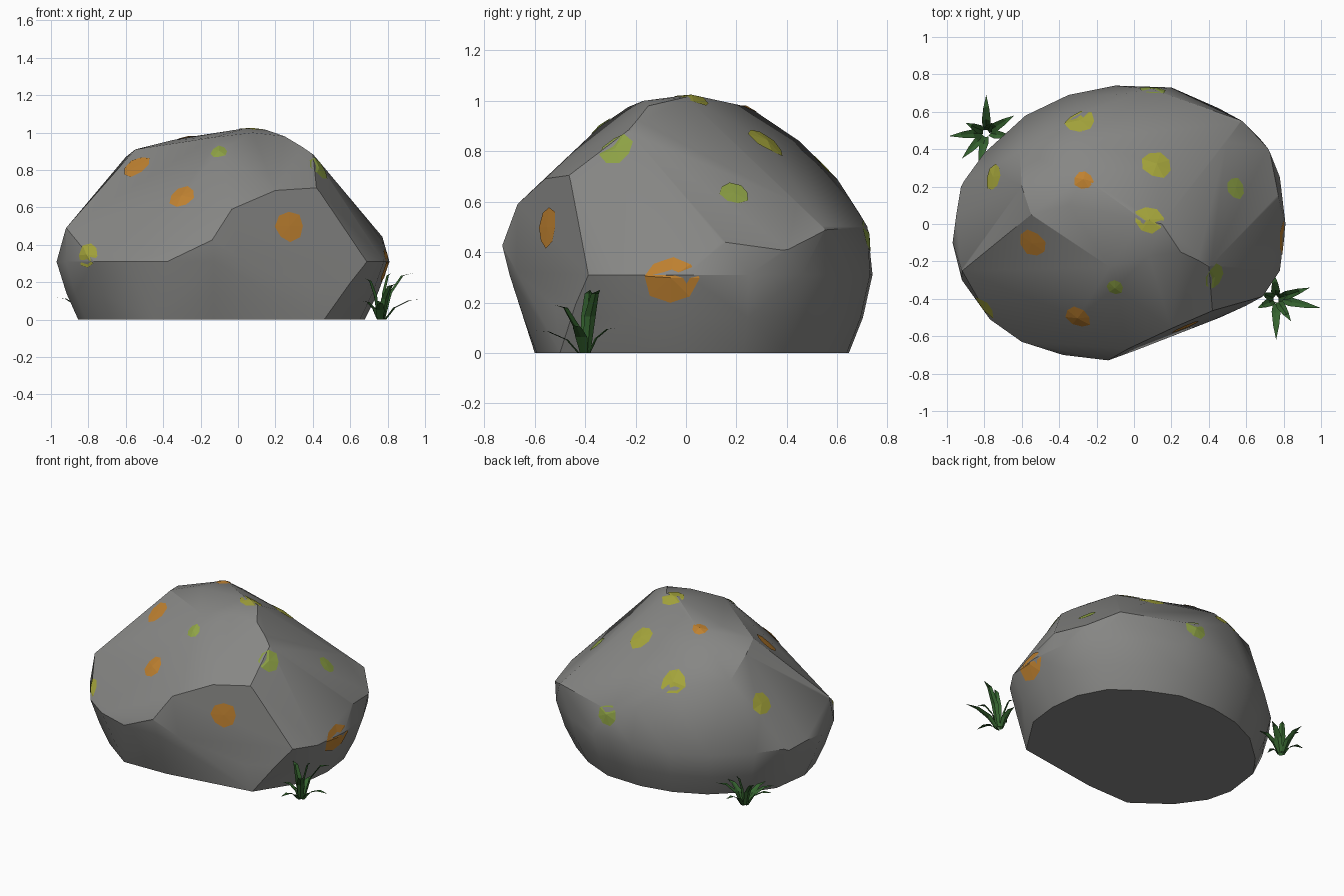
import bpy, bmesh, math
from mathutils import Vector
from mathutils.bvhtree import BVHTree

if "Cube" in bpy.data.objects:
    bpy.data.objects.remove(bpy.data.objects["Cube"])


def material(name, rgb):
    m = bpy.data.materials.new(name)
    m.diffuse_color = (*rgb, 1)
    m.use_nodes = True
    m.node_tree.nodes["Principled BSDF"].inputs["Base Color"].default_value = m.diffuse_color
    return m


def add_object(name, bm, mat):
    me = bpy.data.meshes.new(name)
    bm.to_mesh(me)
    bm.free()
    ob = bpy.data.objects.new(name, me)
    bpy.context.collection.objects.link(ob)
    me.materials.append(mat)
    return ob


# Boulder: hull of a plan outline repeated at three heights, plus crown points
outline = [(-.1, .74), (.2, .73), (.45, .62), (.67, .46), (.78, .25), (.81, 0),
           (.78, -.25), (.68, -.4), (.38, -.53), (-.13, -.70), (-.38, -.70),
           (-.6, -.63), (-.77, -.51), (-.92, -.3), (-.97, -.1), (-.93, .2),
           (-.8, .38), (-.58, .58), (-.35, .69)]
foot = [(.46, -.5, 0), (-.45, -.6, 0)]
crown = [(-.92, -.25, .49), (-.13, -.73, .43), (-.03, -.67, .59), (.2, -.56, .69),
         (.42, -.47, .7), (-.3, -.5, .66), (-.1, -.34, .9), (.4, -.22, .89),
         (.77, .15, .45), (.72, .4, .42), (.58, .55, .49), (.1, .72, .5),
         (-.13, -.23, .975), (.08, -.17, 1.0), (.25, -.15, .98), (.05, .02, 1.025),
         (.15, 0, 1.015), (-.35, .1, .96), (-.27, .25, .975), (-.55, .05, .91),
         (-.6, .2, .87), (-.61, .39, .76), (-.28, .45, .84), (-.27, .6, .69),
         (-.1, .69, .55), (.12, .32, .84)]
rings = ((1, 0, 0, .31), (.935, -.01, .01, .14), (.86, -.02, .01, 0))
pts = [(x * s + ox, y * s + oy, z) for s, ox, oy, z in rings for x, y in outline]
bm = bmesh.new()
for p in pts + foot + crown:
    bm.verts.new(p)
bmesh.ops.convex_hull(bm, input=bm.verts[:])
bmesh.ops.delete(bm, geom=[v for v in bm.verts if not v.link_faces], context='VERTS')

# Flat chipped faces: front right, left, back right
for co, no in (((-.13, -.725, .43), (.105, -.246, .024)),
               ((-.75, .25, .59), (-.149, .034, .082)),
               ((.54, .19, .632), (.088, .031, .1))):
    bmesh.ops.bisect_plane(bm, geom=bm.verts[:] + bm.edges[:] + bm.faces[:],
                           plane_co=co, plane_no=no, clear_outer=True)
    bmesh.ops.holes_fill(bm, edges=[e for e in bm.edges if e.is_boundary])
bmesh.ops.remove_doubles(bm, verts=bm.verts[:], dist=.012)
bmesh.ops.dissolve_limit(bm, angle_limit=math.radians(2), verts=bm.verts[:], edges=bm.edges[:])
bmesh.ops.recalc_face_normals(bm, faces=bm.faces[:])
tree = BVHTree.FromBMesh(bm)
boulder = add_object("boulder", bm, material("stone", (.24, .24, .232)))
bpy.context.view_layer.objects.active = boulder
boulder.select_set(True)
bpy.ops.object.shade_smooth_by_angle(angle=math.radians(28))

# Lichen patches: thin octagons draped on the boulder
orange = material("lichen_orange", (.52, .22, .03))
yellow = material("lichen_yellow", (.38, .38, .045))
green = material("lichen_green", (.27, .36, .06))


def lichen(i, co, radius, mat):
    hit, n, _, _ = tree.find_nearest(Vector(co))
    u = n.orthogonal().normalized()
    w = n.cross(u)
    bm = bmesh.new()
    ring = []
    for k in range(8):
        a = math.tau * k / 8 + i
        r = radius * (1 + .06 * math.sin(k * 2.3 + i))
        q, m, _, _ = tree.find_nearest(hit + u * r * math.cos(a) + w * r * math.sin(a))
        ring.append(bm.verts.new(q + m * .004))
    mid = bm.verts.new(hit + n * .006)
    for k in range(8):
        bm.faces.new((ring[k], ring[(k + 1) % 8], mid))
    add_object(f"lichen_patch_{i}", bm, mat)


patches = [((-.82, -.46, .35), .075, yellow), ((-.55, -.11, .83), .08, orange),
           ((-.3, -.5, .66), .073, orange), ((-.1, -.34, .9), .048, green),
           ((.28, -.56, .5), .082, orange), ((.43, -.28, .81), .072, green),
           ((.54, .19, .63), .06, green), ((.8, -.06, .3), .11, orange),
           ((.08, .02, 1.02), .082, yellow), ((.12, .32, .84), .085, yellow),
           ((-.27, .24, .98), .055, orange), ((-.29, .56, .74), .085, yellow),
           ((-.75, .25, .59), .072, yellow), ((.1, .72, .47), .075, green)]
for i, (co, r, mat) in enumerate(patches):
    lichen(i, co, r, mat)

# Grass tufts: folded tapering blades that arch outward to given tips
grass = material("grass", (.035, .125, .028))


def tuft(name, base, tips):
    bm = bmesh.new()
    for dx, dy, h in tips:
        d = Vector((dx, dy, 0))
        side = Vector((-dy, dx, 0)).normalized()
        rows = []
        for t, width in ((0, .016), (.35, .024), (.7, .016)):
            c = Vector(base) + d * (.1 + .9 * t ** 1.4) + Vector((0, 0, h * math.sin(t * 1.75)))
            fold = d.normalized() * .008
            rows.append([bm.verts.new(p) for p in (c - side * width, c + fold, c + side * width)])
        tip = bm.verts.new(Vector(base) + d + Vector((0, 0, h)))
        for a, b in zip(rows, rows[1:]):
            for k in range(2):
                bm.faces.new((a[k], a[k + 1], b[k + 1], b[k]))
        for k in range(2):
            bm.faces.new((rows[-1][k], rows[-1][k + 1], tip))
    add_object(name, bm, grass)


tuft("grass_tuft_front", (.76, -.4, 0),
     [(0, -.22, .09), (.24, -.05, .11), (.18, .06, .25), (.06, .02, .25),
      (-.01, .13, .1), (-.08, .03, .22), (.08, -.12, .19), (-.1, -.05, .1)])
tuft("grass_tuft_back", (-.79, .49, 0),
     [(0, .2, .11), (.15, .09, .14), (.15, -.03, .12), (-.04, -.18, .1),
      (-.13, -.14, .11), (-.2, -.02, .12), (-.11, .05, .17), (.03, .05, .2)])
